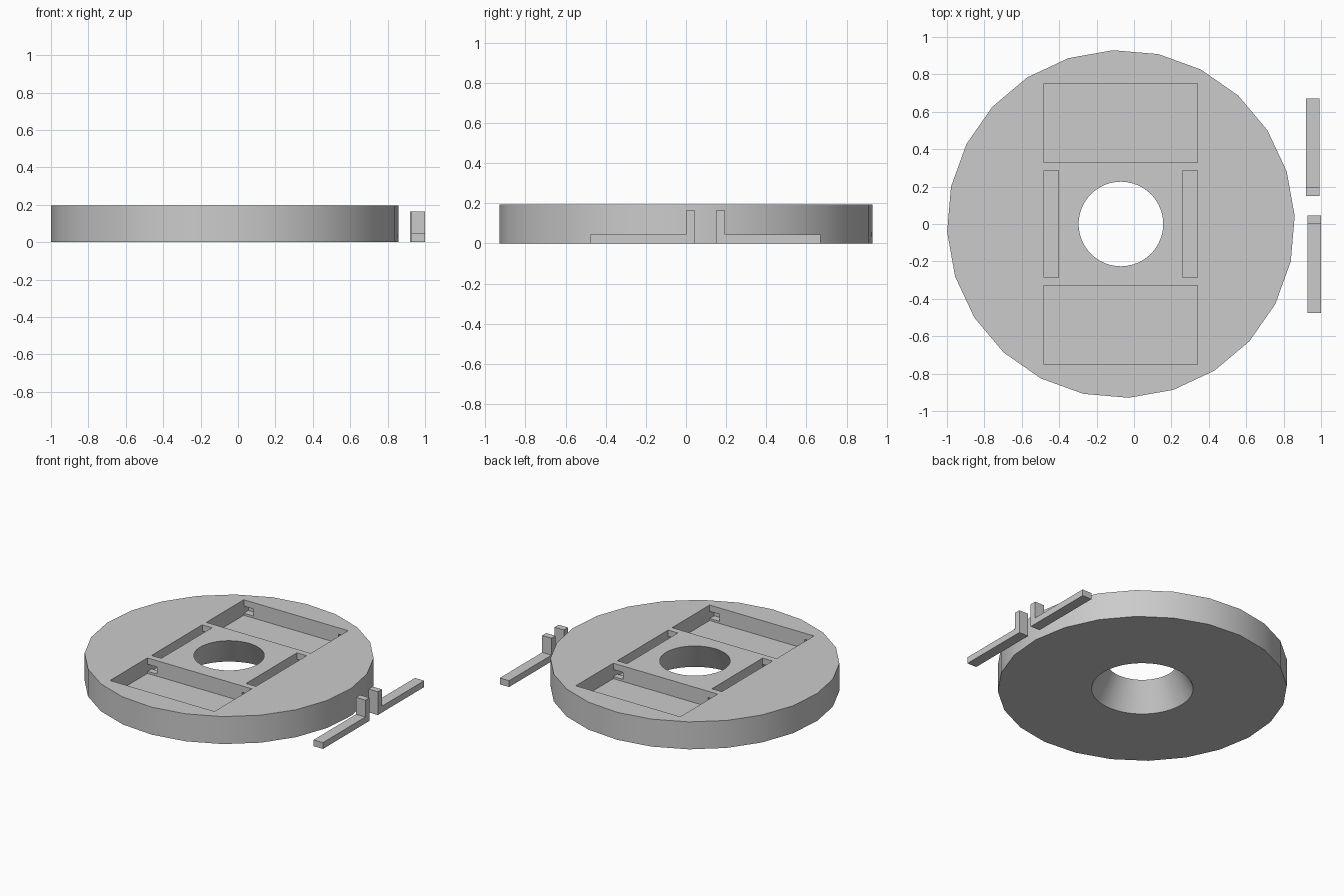
import bpy
import bmesh
from math import radians
from mathutils import Matrix, Vector

cube = bpy.data.objects.get("Cube")
if cube:
    bpy.data.objects.remove(cube, do_unlink=True)

# Single plain grey material
grey = bpy.data.materials.new("plain grey")
grey.use_nodes = True
colour = (0.6, 0.6, 0.6, 1)
grey.diffuse_color = colour
grey.node_tree.nodes["Principled BSDF"].inputs["Base Color"].default_value = colour

AXIS_X = -0.07      # centre of the disc
HEIGHT = 0.195
FLOOR = 0.085       # bottom of the pockets


def make_object(name, bm):
    mesh = bpy.data.meshes.new(name)
    bmesh.ops.recalc_face_normals(bm, faces=bm.faces)
    bm.to_mesh(mesh)
    bm.free()
    mesh.materials.append(grey)
    obj = bpy.data.objects.new(name, mesh)
    bpy.context.collection.objects.link(obj)
    return obj


def box(name, low, high):
    low, high = Vector(low), Vector(high)
    bm = bmesh.new()
    place = Matrix.Translation((low + high) / 2) @ Matrix.Diagonal((*(high - low), 1))
    bmesh.ops.create_cube(bm, size=1, matrix=place)
    return make_object(name, bm)


def frustum(name, sides, bottom, top, z0, z1, turn=0):
    bm = bmesh.new()
    place = Matrix.Translation((AXIS_X, 0, (z0 + z1) / 2)) @ Matrix.Rotation(turn, 4, "Z")
    bmesh.ops.create_cone(bm, cap_ends=True, segments=sides, radius1=bottom,
                          radius2=top, depth=z1 - z0, matrix=place)
    return make_object(name, bm)


def cut(target, cutter):
    mod = target.modifiers.new(cutter.name, "BOOLEAN")
    mod.operation = "DIFFERENCE"
    mod.solver = "EXACT"
    mod.object = cutter
    bpy.context.view_layer.objects.active = target
    bpy.ops.object.modifier_apply(modifier=mod.name)
    bpy.data.objects.remove(cutter, do_unlink=True)


# Disc with a tapered centre hole, wider underneath
disc = frustum("disc_body", 24, 0.93, 0.93, 0, HEIGHT, radians(2.6))
cut(disc, frustum("centre_hole", 64, 0.332, 0.221, -0.01, HEIGHT + 0.01))

# Two wide pockets, front and back
for s in (-1, 1):
    y0, y1 = sorted((s * 0.33, s * 0.75))
    cut(disc, box("wide_pocket", (AXIS_X - 0.41, y0, FLOOR),
                  (AXIS_X + 0.41, y1, HEIGHT + 0.05)))

# Narrow side slots, each with arm channels running through the pockets
for side in (-1, 1):
    x0, x1 = sorted((AXIS_X + side * 0.41, AXIS_X + side * 0.333))
    cut(disc, box("side_slot", (x0, -0.285, FLOOR), (x1, 0.285, HEIGHT + 0.05)))
    for s in (-1, 1):
        y0, y1 = sorted((s * 0.26, s * 0.80))
        cut(disc, box("arm_channel", (x0 + 0.001, y0, 0.1), (x1 - 0.001, y1, 0.15)))

bpy.ops.object.select_all(action="DESELECT")
disc.select_set(True)
bpy.context.view_layer.objects.active = disc
bpy.ops.object.shade_smooth_by_angle(angle=radians(30))


def bracket(name, x, y, direction):
    """L-shaped piece: upright at y, arm running along y."""
    outline = [(0, 0), (0.52, 0), (0.52, 0.045), (0.045, 0.045), (0.045, 0.165), (0, 0.165)]
    bm = bmesh.new()
    face = bm.faces.new([bm.verts.new((x, y + direction * d, z)) for d, z in outline])
    side = bmesh.ops.extrude_face_region(bm, geom=[face])["geom"]
    bmesh.ops.translate(bm, vec=(0.073, 0, 0),
                        verts=[v for v in side if isinstance(v, bmesh.types.BMVert)])
    return make_object(name, bm)


# Loose brackets beside the disc
bracket("back_bracket", 0.92, 0.15, 1)
bracket("front_bracket", 0.927, 0.045, -1)
